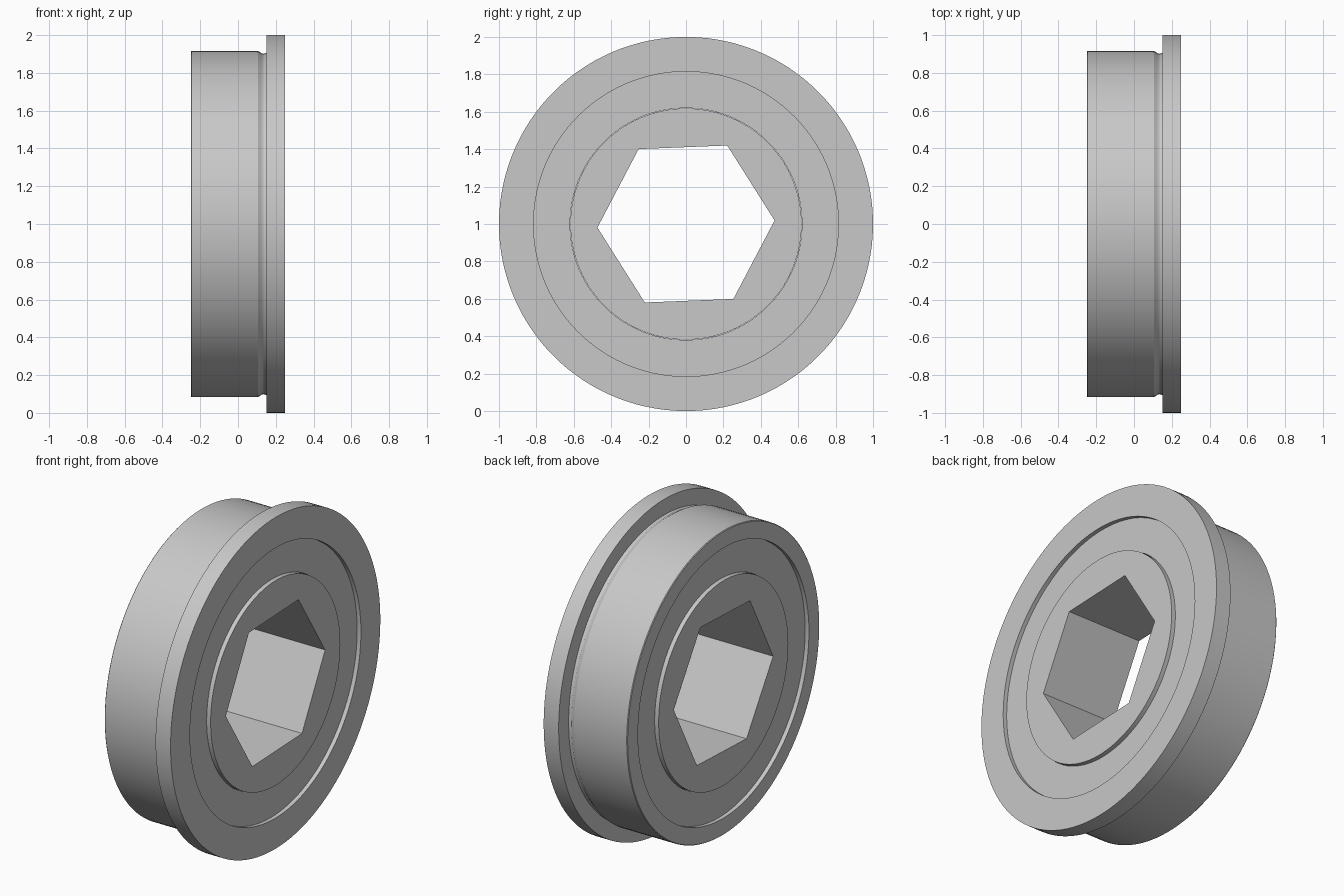
import bpy, bmesh
from math import sin, cos, radians, tau
from mathutils import Vector

cube = bpy.data.objects.get("Cube")
if cube:
    bpy.data.objects.remove(cube, do_unlink=True)

SEGMENTS = 120
TWIST = radians(2.3)      # slight roll of the hexagonal bore
HALF = 0.25               # half width of the bearing
RECESS = 0.025            # depth of the shields below the faces

steel = bpy.data.materials.new("steel_grey")
steel.use_nodes = True
steel.diffuse_color = (0.58, 0.58, 0.58, 1)
steel.node_tree.nodes["Principled BSDF"].inputs["Base Color"].default_value = steel.diffuse_color


def circle(bm, x, radius, sides=SEGMENTS):
    """Ring of vertices around the x axis."""
    angles = [TWIST + tau * i / sides for i in range(sides)]
    return [bm.verts.new((x, radius * cos(a), 1 + radius * sin(a))) for a in angles]


def wall(bm, a, b):
    """Quads between two rings with the same number of sides."""
    n = len(a)
    for i in range(n):
        j = (i + 1) % n
        bm.faces.new((a[i], a[j], b[j], b[i]))


def finish(bm, name):
    bmesh.ops.recalc_face_normals(bm, faces=bm.faces)
    mesh = bpy.data.meshes.new(name)
    bm.to_mesh(mesh)
    bm.free()
    mesh.materials.append(steel)
    obj = bpy.data.objects.new(name, mesh)
    bpy.context.collection.objects.link(obj)
    bpy.ops.object.select_all(action='DESELECT')
    obj.select_set(True)
    bpy.context.view_layer.objects.active = obj
    bpy.ops.object.shade_smooth_by_angle(angle=radians(30))


def lathe(name, profile):
    """Closed (x, radius) profile spun around the x axis."""
    bm = bmesh.new()
    rings = [circle(bm, x, r) for x, r in profile]
    for i, ring in enumerate(rings):
        wall(bm, ring, rings[(i + 1) % len(rings)])
    finish(bm, name)


# Outer ring with flange and a rounded relief groove beside it
lathe("outer_ring", [
    (-HALF, 0.815), (-HALF, 0.913), (-HALF + 0.004, 0.917),
    (0.105, 0.917), (0.115, 0.911), (0.125, 0.904), (0.135, 0.901), (0.15, 0.905),
    (0.15, 1), (HALF, 1), (HALF, 0.815)])

# Recessed shields between the rings, one per side
for side, name in ((-1, "right_shield"), (1, "left_shield")):
    outer, inner = side * (HALF - RECESS), side * (HALF - 2 * RECESS)
    lathe(name, [(outer, 0.62), (outer, 0.815), (inner, 0.815), (inner, 0.62)])

# Inner ring with hexagonal bore
bm = bmesh.new()
rims, bores = [], []
for x in (-HALF, HALF):
    rim, bore = circle(bm, x, 0.618), circle(bm, x, 0.474, 6)
    step = SEGMENTS // 6
    for k in range(6):
        arc = [rim[(k * step + i) % SEGMENTS] for i in range(step + 1)]
        bm.faces.new(arc + [bore[(k + 1) % 6], bore[k]])
    rims.append(rim)
    bores.append(bore)
wall(bm, *rims)
wall(bm, *bores)
finish(bm, "inner_ring")
